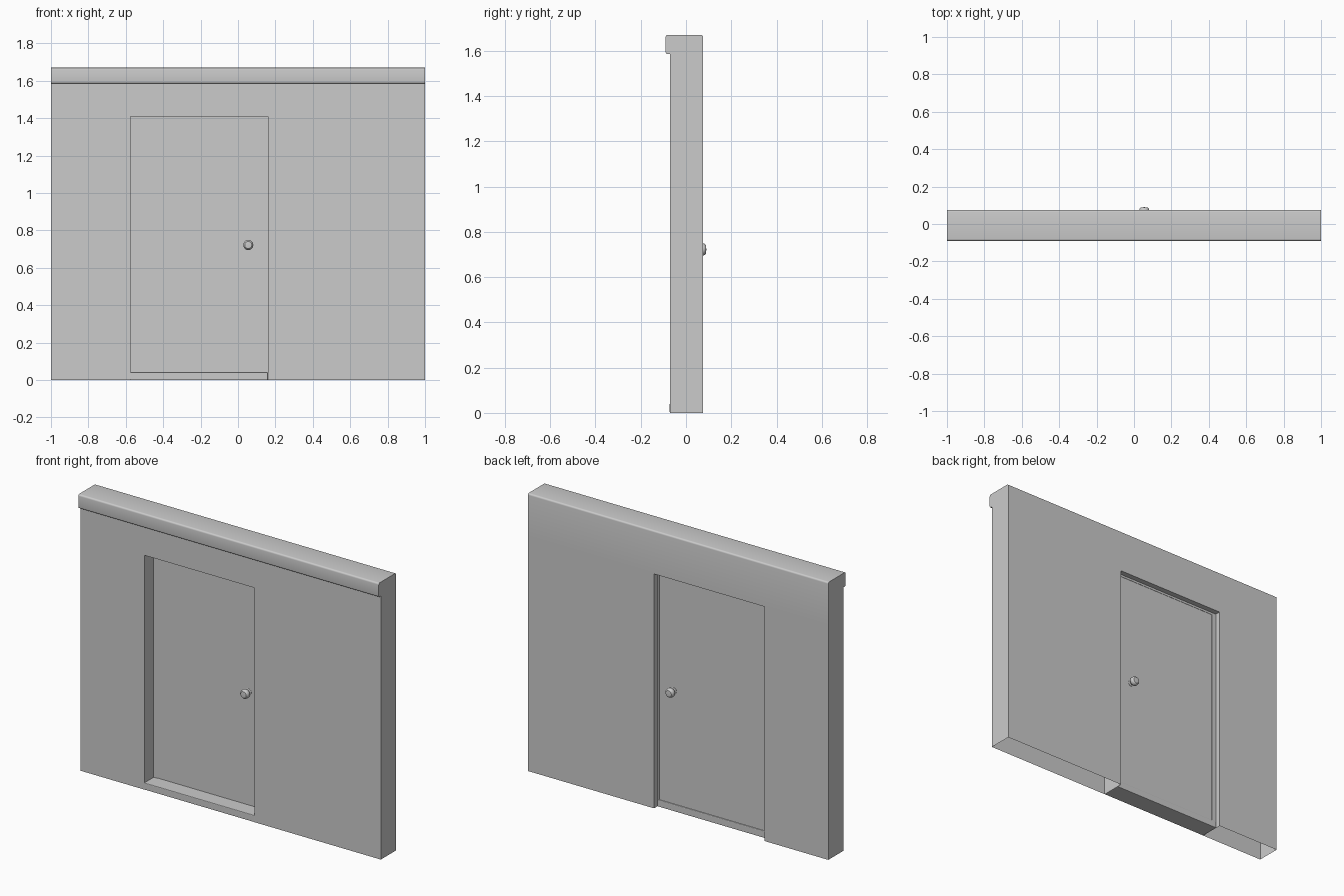
import bpy, bmesh, math
from mathutils import Matrix

if "Cube" in bpy.data.objects:
    bpy.data.objects.remove(bpy.data.objects["Cube"])

X0, X1, HEAD = -0.575, 0.16, 1.41      # door opening
FRONT, BACK, TOP = -0.07, 0.075, 1.67   # wall


def finish(name, bm, smooth=False):
    mesh = bpy.data.meshes.new(name)
    bmesh.ops.recalc_face_normals(bm, faces=bm.faces)
    bm.to_mesh(mesh)
    bm.free()
    obj = bpy.data.objects.new(name, mesh)
    bpy.context.collection.objects.link(obj)
    if smooth:
        bpy.context.view_layer.objects.active = obj
        obj.select_set(True)
        bpy.ops.object.shade_smooth_by_angle(angle=math.radians(35))
        obj.select_set(False)
    return obj


def box(name, x, y, z, bevel=0.0):
    bm = bmesh.new()
    bmesh.ops.create_cube(bm, size=1)
    for v in bm.verts:
        v.co = [r[0] + (c + 0.5) * (r[1] - r[0]) for r, c in zip((x, y, z), v.co)]
    obj = finish(name, bm)
    if bevel:
        mod = obj.modifiers.new("soft_edges", 'BEVEL')
        mod.width, mod.segments = bevel, 2
    return obj


def arc(cy, cz, r, a0, a1, n=4):
    return [(cy + r * math.cos(math.radians(a0 + (a1 - a0) * i / n)),
             cz + r * math.sin(math.radians(a0 + (a1 - a0) * i / n))) for i in range(n + 1)]


# Wall with overhanging rounded coping: one profile swept along x, open underneath
r = 0.01
profile = [(FRONT, 0), (FRONT, HEAD), (FRONT, 1.585)]
profile += arc(-0.09 + r, 1.585 + r, r, 270, 180)
profile += arc(-0.09 + r, TOP - r, r, 180, 90)
profile += arc(BACK - r, TOP - r, r, 90, 0)
profile += [(BACK, HEAD), (BACK, 0)]
last = len(profile) - 1
bm = bmesh.new()
cols = [[bm.verts.new((x, y, z)) for y, z in profile] for x in (-1, X0, X1, 1)]
for c in range(3):
    a, b = cols[c], cols[c + 1]
    for i in range(last):
        if c == 1 and i in (0, last - 1):
            continue                      # doorway
        bm.faces.new((a[i], a[i + 1], b[i + 1], b[i]))
bm.faces.new(cols[0])
bm.faces.new(cols[3])
# Side reveals and lintel underside
for col in cols[1:3]:
    bm.faces.new((col[0], col[1], col[last - 1], col[last]))
bm.faces.new((cols[1][1], cols[2][1], cols[2][last - 1], cols[1][last - 1]))
finish("wall", bm, smooth=True)

# Threshold, frame and door leaf
box("threshold", (X0, X1), (-0.072, 0.045), (0, 0.042), 0.004)
box("hinge_jamb", (X0, -0.545), (0.017, 0.042), (0.04, HEAD))
box("latch_jamb", (0.15, X1), (0.017, 0.042), (0.04, HEAD))
box("head_jamb", (-0.545, 0.15), (0.017, 0.042), (1.397, HEAD))
box("door", (-0.545, 0.15), (0.02, 0.04), (0.04, 1.397))


# Turned door knobs, one on each face
def knob(name, direction):
    pts = [(0.020, 0.008), (0.020, 0.012), (0.012, 0.015), (0.012, 0.026), (0.022, 0.028),
           (0.027, 0.034), (0.027, 0.044), (0.025, 0.052), (0.019, 0.058), (0, 0.06)]
    bm = bmesh.new()
    verts = [bm.verts.new((p, 0, h)) for p, h in pts]
    edges = [bm.edges.new(e) for e in zip(verts, verts[1:])]
    bmesh.ops.spin(bm, geom=verts + edges, cent=(0, 0, 0), axis=(0, 0, 1),
                   angle=math.tau, steps=24)
    bmesh.ops.remove_doubles(bm, verts=bm.verts, dist=0.0001)
    turn = Matrix.Rotation(-direction * math.pi / 2, 4, 'X')
    bmesh.ops.transform(bm, verts=bm.verts,
                        matrix=Matrix.Translation((0.055, 0.03, 0.722)) @ turn)
    finish(name, bm, smooth=True)


knob("knob_front", -1)
knob("knob_back", 1)
